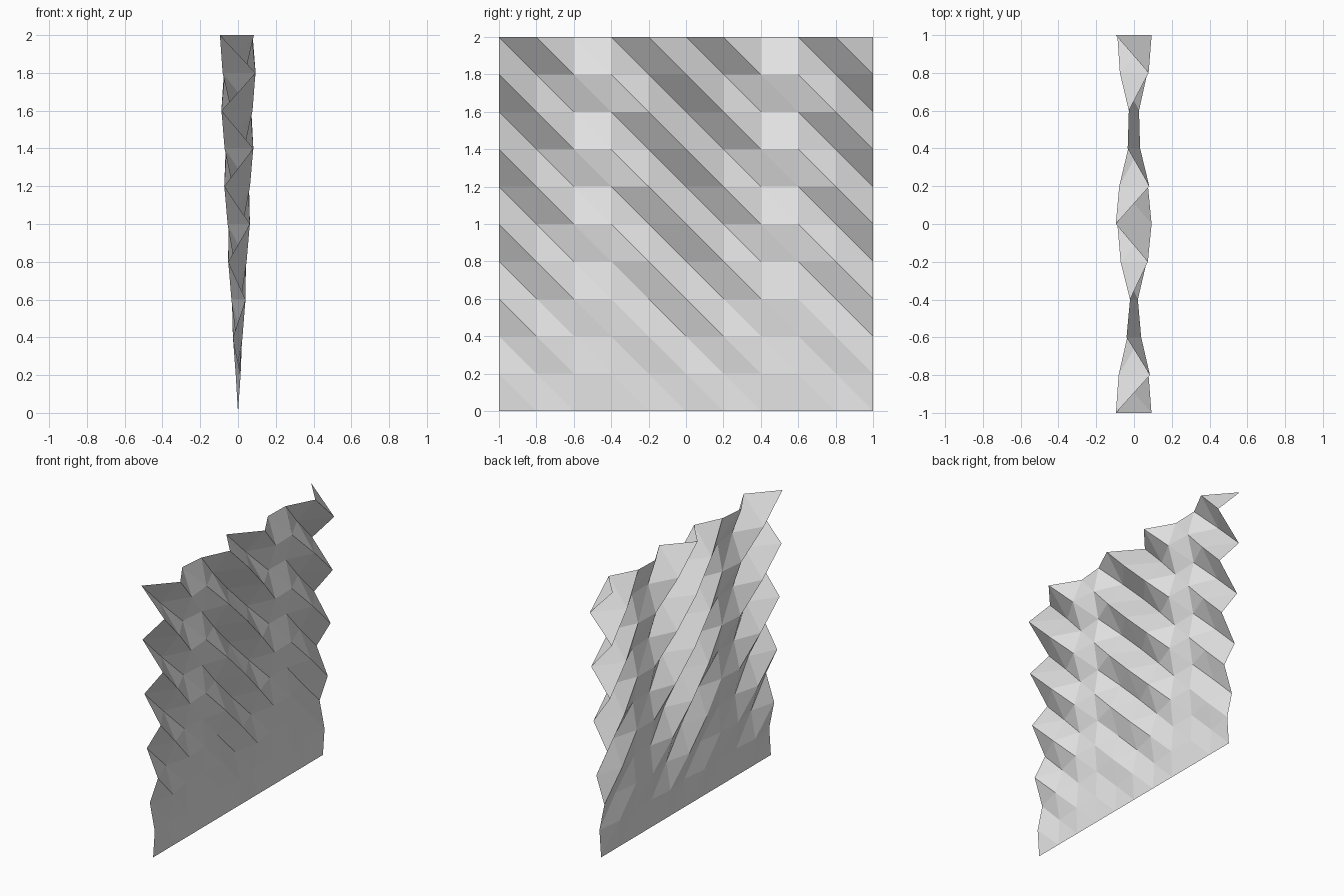
import bpy
import bmesh
import math

if "Cube" in bpy.data.objects:
    bpy.data.objects.remove(bpy.data.objects["Cube"])

STEPS = 10           # cells along each side
CELL = 2.0 / STEPS

# Sheet colour
grey = bpy.data.materials.new("light_grey")
grey.diffuse_color = (0.8, 0.8, 0.8, 1.0)
grey.use_nodes = True
grey.node_tree.nodes["Principled BSDF"].inputs["Base Color"].default_value = grey.diffuse_color


def ripple(col, row):
    """Sideways offset: flat at the bottom edge, deeper folds toward the top."""
    depth = 0.098 * math.sin(0.7 * row * CELL)
    return -((-1) ** row) * depth * math.cos(2.5 * (STEPS - col))


# Pleated sheet: a square grid standing upright, folded by the ripple
bm = bmesh.new()
grid = [[bm.verts.new((ripple(c, r), -1 + c * CELL, r * CELL))
         for c in range(STEPS + 1)] for r in range(STEPS + 1)]

# Each cell is split along the diagonal that follows the folds
for r in range(STEPS):
    for c in range(STEPS):
        low_a, low_b = grid[r][c], grid[r][c + 1]
        top_a, top_b = grid[r + 1][c], grid[r + 1][c + 1]
        bm.faces.new((low_a, low_b, top_a))
        bm.faces.new((low_b, top_b, top_a))

mesh = bpy.data.meshes.new("pleated_sheet")
bm.to_mesh(mesh)
bm.free()
mesh.materials.append(grey)
sheet = bpy.data.objects.new("pleated_sheet", mesh)
bpy.context.collection.objects.link(sheet)
